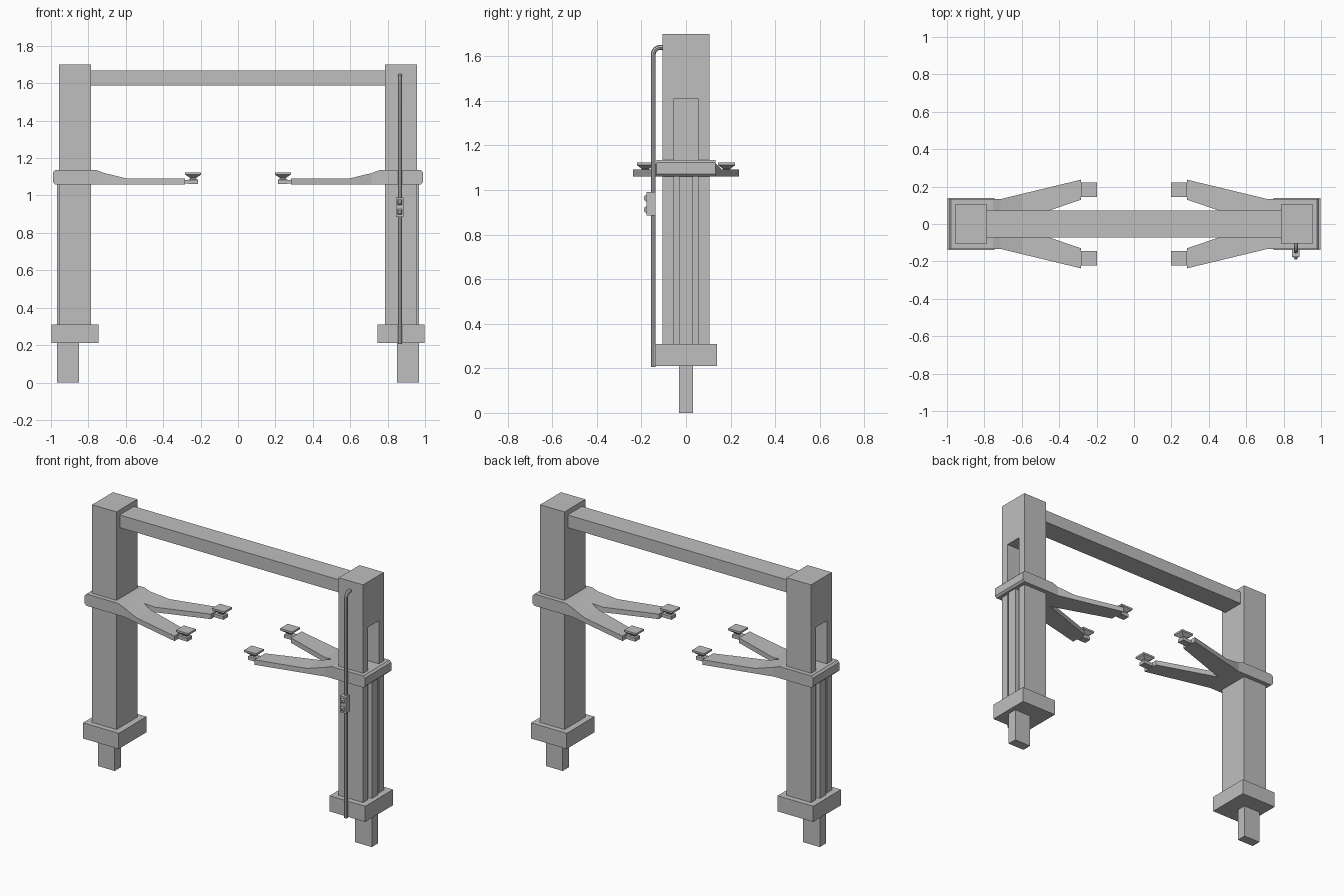
import bpy
import bmesh
from mathutils import Vector

default = bpy.data.objects.get("Cube")
if default:
    bpy.data.objects.remove(default, do_unlink=True)

steel = bpy.data.materials.new("light grey steel")
steel.use_nodes = True
GREY = (0.52, 0.52, 0.52, 1)
steel.diffuse_color = GREY
steel.node_tree.nodes["Principled BSDF"].inputs["Base Color"].default_value = GREY


def finish(name, bm):
    bmesh.ops.recalc_face_normals(bm, faces=bm.faces[:])
    mesh = bpy.data.meshes.new(name)
    bm.to_mesh(mesh)
    bm.free()
    mesh.materials.append(steel)
    obj = bpy.data.objects.new(name, mesh)
    bpy.context.collection.objects.link(obj)
    return obj


def prism(name, points, direction):
    """Extrude a flat outline along a direction."""
    bm = bmesh.new()
    face = bm.faces.new([bm.verts.new(p) for p in points])
    new = bmesh.ops.extrude_face_region(bm, geom=[face])["geom"]
    verts = [v for v in new if isinstance(v, bmesh.types.BMVert)]
    bmesh.ops.translate(bm, verts=verts, vec=Vector(direction))
    return finish(name, bm)


def box(name, x, y, z):
    outline = [(x[0], y[0], z[0]), (x[1], y[0], z[0]),
               (x[1], y[1], z[0]), (x[0], y[1], z[0])]
    return prism(name, outline, (0, 0, z[1] - z[0]))


def stack(name, rings):
    """Join rectangular sections, each given by its four corners."""
    bm = bmesh.new()
    loops = [[bm.verts.new(p) for p in ring] for ring in rings]
    for a, b in zip(loops, loops[1:]):
        for i in range(4):
            j = (i + 1) % 4
            bm.faces.new((a[i], a[j], b[j], b[i]))
    bm.faces.new(loops[0][::-1])
    bm.faces.new(loops[-1])
    return finish(name, bm)


def combine(obj, tool, operation):
    mod = obj.modifiers.new("cut", "BOOLEAN")
    mod.operation = operation
    mod.solver = "EXACT"
    mod.object = tool
    bpy.context.view_layer.objects.active = obj
    bpy.ops.object.modifier_apply(modifier=mod.name)
    bpy.data.objects.remove(tool, do_unlink=True)


CORNERS = ((-1, -1), (1, -1), (1, 1), (-1, 1))


def span(s, a, b):
    return sorted((s * a, s * b))


def build_side(s, side):
    # Column with a slot in its outer face
    column = box(side + "_column", span(s, 0.785, 0.957), (-0.105, 0.105), (0.25, 1.70))
    slot = box("slot_cutter", span(s, 0.85, 1.1), (-0.054, 0.054), (0.2, 1.41))
    combine(column, slot, "DIFFERENCE")

    # Base block and the lifting ram that passes through it
    box(side + "_base_block", span(s, 0.745, 0.997), (-0.14, 0.14), (0.21, 0.31))
    box(side + "_ram", span(s, 0.85, 0.967), (-0.031, 0.031), (0, 1.08))

    # Forked carriage: plan outline limited by its side profile
    half = [(0.99, 0.133), (0.715, 0.133), (0.283, 0.237), (0.283, 0.13)]
    plan = half + [(0.665, 0)] + [(x, -y) for x, y in reversed(half)]
    carriage = prism(side + "_carriage_arms", [(s * x, y, 1) for x, y in plan], (0, 0, 0.25))
    profile = [(0.25, 1.06), (0.978, 1.06), (0.99, 1.072), (0.99, 1.123), (0.978, 1.135),
               (0.755, 1.135), (0.715, 1.12), (0.60, 1.092), (0.25, 1.092)]
    limit = prism("arm_profile", [(s * x, -0.4, z) for x, z in profile], (0, 0.8, 0))
    combine(carriage, limit, "INTERSECT")

    # Flared lifting pads at the arm tips
    sections = [(0.025, 1.062), (0.025, 1.084), (0.016, 1.088),
                (0.018, 1.095), (0.043, 1.112), (0.043, 1.124)]
    for t, end in ((-1, "front"), (1, "back")):
        rings = [[(s * 0.24 + h * cx, t * 0.182 + 0.9 * h * cy, z) for cx, cy in CORNERS]
                 for h, z in sections]
        stack(f"{side}_{end}_lifting_pad", rings)
        box(f"{side}_{end}_pad_bracket", span(s, 0.225, 0.29),
            (t * 0.182 - 0.023, t * 0.182 + 0.023), (1.063, 1.083))


for sign, label in ((1, "left"), (-1, "right")):
    build_side(sign, label)

# Cross beam between the columns
box("cross_beam", (-0.79, 0.79), (-0.072, 0.072), (1.587, 1.668))

# Cable pipe with a bent top
curve = bpy.data.curves.new("cable_pipe", "CURVE")
curve.dimensions = "3D"
curve.bevel_depth = 0.011
curve.bevel_resolution = 2
curve.resolution_u = 6
curve.use_fill_caps = True
spline = curve.splines.new("BEZIER")
path = [(-0.147, 0.205), (-0.147, 1.608), (-0.115, 1.64), (-0.10, 1.64)]
handles = [((-0.147, 0.1), (-0.147, 0.7)), ((-0.147, 1.2), (-0.147, 1.626)),
           ((-0.133, 1.64), (-0.11, 1.64)), ((-0.105, 1.64), (-0.09, 1.64))]
spline.bezier_points.add(len(path) - 1)
for point, co, (before, after) in zip(spline.bezier_points, path, handles):
    point.handle_left_type = point.handle_right_type = "FREE"
    point.co = (0.866, *co)
    point.handle_left = (0.866, *before)
    point.handle_right = (0.866, *after)
curve.materials.append(steel)
pipe = bpy.data.objects.new("cable_pipe", curve)
bpy.context.collection.objects.link(pipe)
bpy.ops.object.select_all(action="DESELECT")
pipe.select_set(True)
bpy.context.view_layer.objects.active = pipe
bpy.ops.object.convert(target="MESH")
bpy.ops.object.shade_smooth_by_angle()

# Control box with two tapered buttons
box("control_box", (0.844, 0.886), (-0.177, -0.137), (0.885, 0.99))
for z, label in ((0.963, "up"), (0.912, "down")):
    rings = [[(0.865 + h * cx, y, z + h * 1.2 * cz) for cx, cz in CORNERS]
             for h, y in ((0.012, -0.175), (0.012, -0.18), (0.006, -0.189))]
    stack(label + "_button", rings)
